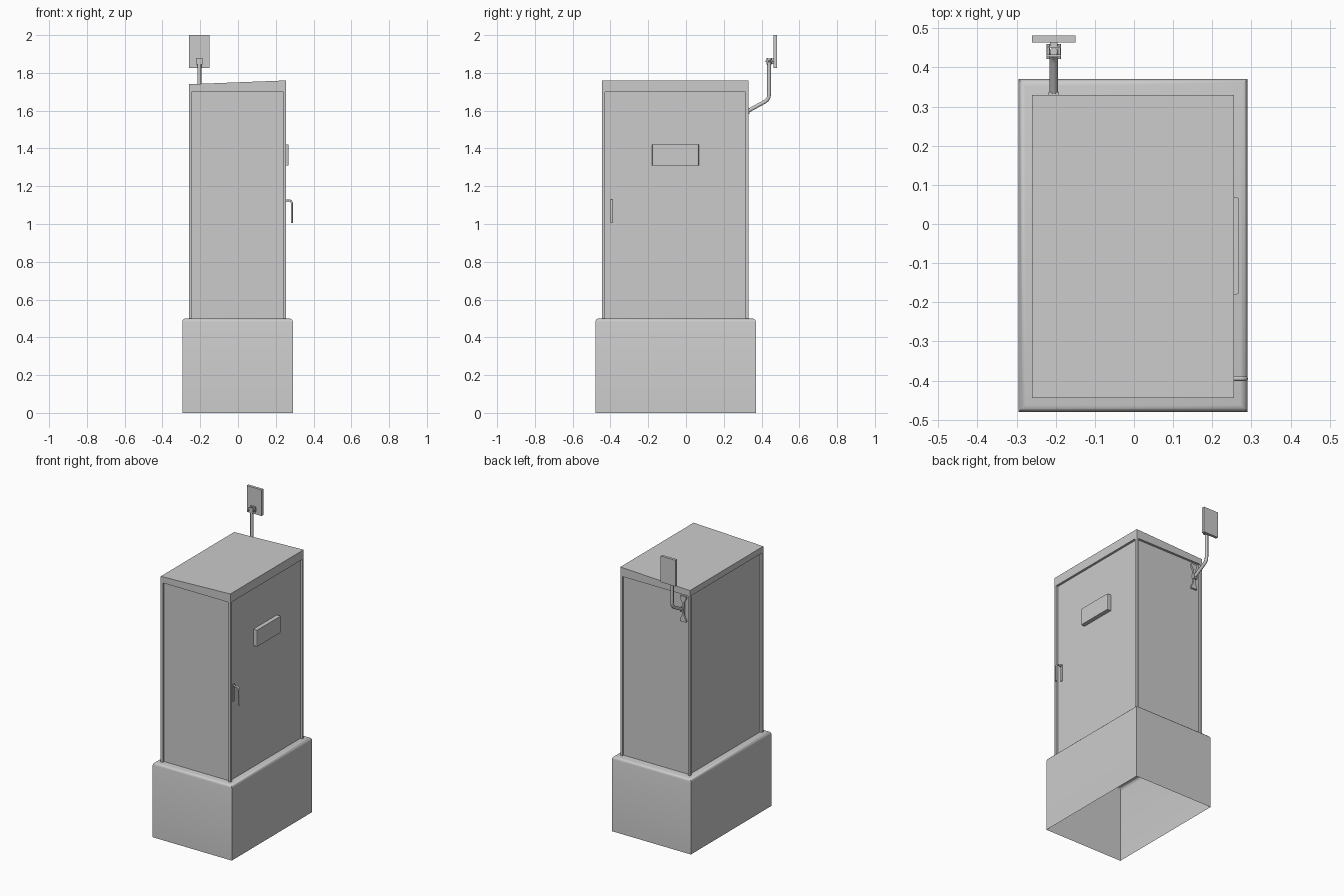
import bpy, bmesh, math
from mathutils import Vector

cube = bpy.data.objects.get("Cube")
if cube:
    bpy.data.objects.remove(cube, do_unlink=True)

GREY = (0.6, 0.6, 0.6, 1.0)
grey = bpy.data.materials.new("painted_grey")
grey.use_nodes = True
grey.diffuse_color = GREY
grey.node_tree.nodes["Principled BSDF"].inputs["Base Color"].default_value = GREY


def add_object(name, bm):
    bmesh.ops.recalc_face_normals(bm, faces=bm.faces)
    mesh = bpy.data.meshes.new(name)
    bm.to_mesh(mesh)
    bm.free()
    mesh.materials.append(grey)
    obj = bpy.data.objects.new(name, mesh)
    bpy.context.collection.objects.link(obj)
    return obj


def box_mesh(lo, hi):
    bm = bmesh.new()
    bmesh.ops.create_cube(bm, size=1)
    for v in bm.verts:
        v.co = Vector([lo[i] if v.co[i] < 0 else hi[i] for i in range(3)])
    return bm


def box(name, lo, hi):
    return add_object(name, box_mesh(lo, hi))


def smooth(obj):
    bpy.ops.object.select_all(action="DESELECT")
    obj.select_set(True)
    bpy.context.view_layer.objects.active = obj
    bpy.ops.object.shade_smooth_by_angle(angle=math.radians(40))


def tube(name, points, radius):
    curve = bpy.data.curves.new(name, "CURVE")
    curve.dimensions = "3D"
    curve.bevel_depth = radius
    curve.bevel_resolution = 3
    curve.use_fill_caps = True
    spline = curve.splines.new("POLY")
    spline.points.add(len(points) - 1)
    for p, co in zip(spline.points, points):
        p.co = (*co, 1)
    curve.materials.append(grey)
    obj = bpy.data.objects.new(name, curve)
    bpy.context.collection.objects.link(obj)
    bpy.ops.object.select_all(action="DESELECT")
    obj.select_set(True)
    bpy.context.view_layer.objects.active = obj
    bpy.ops.object.convert(target="MESH")
    smooth(bpy.context.view_layer.objects.active)


# Plinth: shell open underneath, with a rounded top rim
bm = box_mesh((-0.295, -0.48, 0), (0.29, 0.37, 0.5))
bottom = [f for f in bm.faces if f.calc_center_median().z < 0.01]
bmesh.ops.delete(bm, geom=bottom, context="FACES_ONLY")
rim = [e for e in bm.edges if all(v.co.z > 0.49 for v in e.verts)]
bmesh.ops.bevel(bm, geom=rim, offset=0.018, segments=3, profile=0.5, affect="EDGES")
smooth(add_object("plinth", bm))

# Cabinet: recessed panels between corner posts, under a sloping roof
X0, X1, Y0, Y1 = -0.26, 0.255, -0.445, 0.33
POST, EAVES = 0.015, 1.70
box("cabinet_panels", (X0 + POST, Y0 + POST, 0.5), (X1 - POST, Y1 - POST, EAVES))
for side, x in (("right", X0), ("left", X1 - POST)):
    for end, y in (("front", Y0), ("back", Y1 - POST)):
        box(f"{end}_{side}_post", (x, y, 0.5), (x + POST, y + POST, EAVES))
bm = box_mesh((X0, Y0, EAVES), (X1, Y1, 1.76))
for v in bm.verts:
    if v.co.z > 1.75 and v.co.x < 0:
        v.co.z = 1.74
add_object("sloping_roof", bm)

# Sign box on the door, with softened upright edges
bm = box_mesh((0.235, -0.18, 1.31), (0.268, 0.068, 1.42))
upright = [e for e in bm.edges if all(v.co.x > 0.26 for v in e.verts)
           and abs(e.verts[0].co.z - e.verts[1].co.z) > 0.05]
bmesh.ops.bevel(bm, geom=upright, offset=0.006, segments=2, profile=0.5, affect="EDGES")
add_object("door_sign_box", bm)

# Door handle
box("handle_plate", (0.238, -0.402, 1.02), (0.246, -0.387, 1.135))
tube("door_handle", [(0.238, -0.395, 1.125), (0.272, -0.395, 1.125), (0.28, -0.395, 1.121),
                     (0.285, -0.395, 1.112), (0.285, -0.395, 1.005)], 0.006)

# Wall bracket: waisted plate on the back panel
AX = -0.205
half = [(0.022, -0.085), (0.022, -0.07), (0.008, -0.045),
        (0.008, 0.045), (0.022, 0.07), (0.022, 0.085)]
outline = half + [(-x, z) for x, z in reversed(half)]
bm = bmesh.new()
face = bm.faces.new([bm.verts.new((AX + x, 0.314, 1.6 + z)) for x, z in outline])
ext = bmesh.ops.extrude_face_region(bm, geom=[face])
bmesh.ops.translate(bm, vec=(0, 0.012, 0),
                    verts=[g for g in ext["geom"] if isinstance(g, bmesh.types.BMVert)])
add_object("wall_bracket", bm)

# Bent antenna arm
box("arm_socket", (AX - 0.013, 0.32, 1.583), (AX + 0.013, 0.337, 1.612))
tube("antenna_arm", [(AX, 0.325, 1.597), (AX, 0.415, 1.646), (AX, 0.43, 1.657),
                     (AX, 0.438, 1.672), (AX, 0.44, 1.69), (AX, 0.44, 1.875)], 0.0105)

# Clamp holding the antenna panel
for name, y in (("front_clamp", 0.427), ("back_clamp", 0.449)):
    box(name, (AX - 0.018, y, 1.845), (AX + 0.018, y + 0.006, 1.88))
for name, s in (("right_clamp_bolt", -1), ("left_clamp_bolt", 1)):
    x = AX + s * 0.014
    tube(name, [(x, 0.421, 1.862), (x, 0.46, 1.862)], 0.004)
box("clamp_neck", (AX - 0.01, 0.453, 1.848), (AX + 0.01, 0.466, 1.877))
box("antenna_panel", (-0.26, 0.464, 1.825), (-0.15, 0.482, 2.0))
